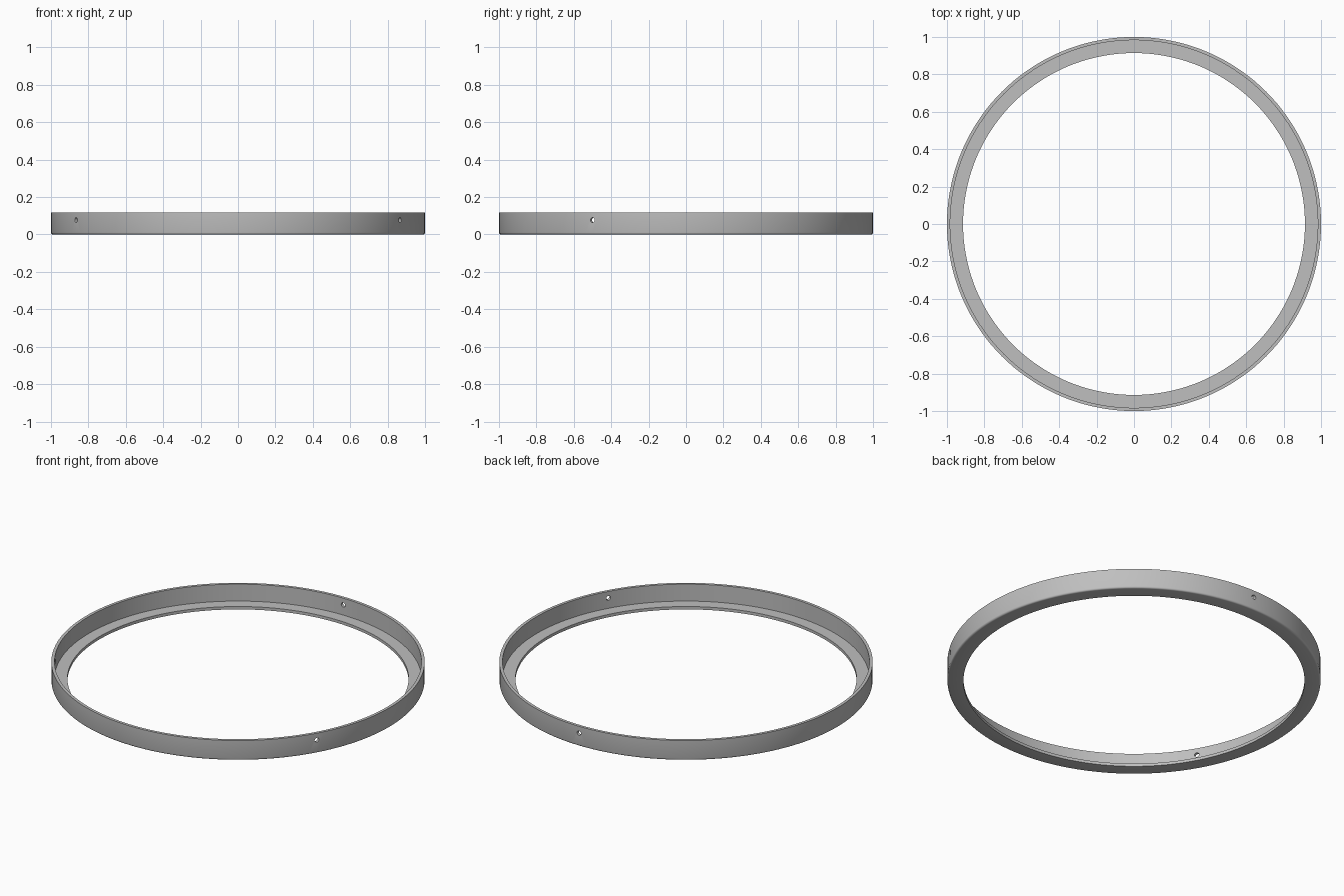
import bpy, bmesh, math
from mathutils import Matrix, Vector

cube = bpy.data.objects.get("Cube")
if cube:
    bpy.data.objects.remove(cube, do_unlink=True)

SEGMENTS = 144
HEIGHT = 0.117
WALL = 0.017       # thickness of wall and flange
INNER = 0.914      # flange opening radius
FILLET = 0.01
HOLE_Z = 0.077
HOLE_R = 0.013


def make_object(name, bm):
    mesh = bpy.data.meshes.new(name)
    bm.to_mesh(mesh)
    bm.free()
    obj = bpy.data.objects.new(name, mesh)
    bpy.context.collection.objects.link(obj)
    return obj


grey = bpy.data.materials.new("satin grey")
grey.use_nodes = True
colour = (0.52, 0.52, 0.52, 1)
grey.diffuse_color = colour
grey.node_tree.nodes["Principled BSDF"].inputs["Base Color"].default_value = colour

# L-shaped section with a rounded lower outer corner
profile = [(INNER, WALL), (INNER, 0)]
for i in range(4):
    a = math.radians(-90 + 30 * i)
    profile.append((1 - FILLET + FILLET * math.cos(a), FILLET + FILLET * math.sin(a)))
profile += [(1, HEIGHT), (1 - WALL, HEIGHT), (1 - WALL, WALL)]

# Ring: the section revolved about z
bm = bmesh.new()
loops = []
for s in range(SEGMENTS):
    a = math.tau * s / SEGMENTS
    loops.append([bm.verts.new((r * math.cos(a), r * math.sin(a), z)) for r, z in profile])
n = len(profile)
for s in range(SEGMENTS):
    here, there = loops[s], loops[(s + 1) % SEGMENTS]
    for i in range(n):
        j = (i + 1) % n
        bm.faces.new((here[i], there[i], there[j], here[j]))
bmesh.ops.recalc_face_normals(bm, faces=bm.faces)
ring = make_object("flanged_ring", bm)
ring.data.materials.append(grey)

# Three radial screw holes through the wall
bm = bmesh.new()
for degrees in (90, 210, 330):
    a = math.radians(degrees)
    direction = Vector((math.cos(a), math.sin(a), 0))
    place = Matrix.Translation(direction + Vector((0, 0, HOLE_Z)))
    turn = direction.to_track_quat('Z', 'Y').to_matrix().to_4x4()
    bmesh.ops.create_cone(bm, cap_ends=True, segments=24, radius1=HOLE_R,
                          radius2=HOLE_R, depth=0.1, matrix=place @ turn)
cutter = make_object("hole_cutter", bm)
cutter.data.materials.append(grey)
cutter.hide_render = True

bpy.ops.object.select_all(action='DESELECT')
ring.select_set(True)
bpy.context.view_layer.objects.active = ring
cut = ring.modifiers.new("screw_holes", 'BOOLEAN')
cut.operation = 'DIFFERENCE'
cut.solver = 'EXACT'
cut.object = cutter
bpy.ops.object.modifier_apply(modifier=cut.name)
bpy.data.objects.remove(cutter, do_unlink=True)
bpy.ops.object.shade_smooth_by_angle(angle=math.radians(35))
